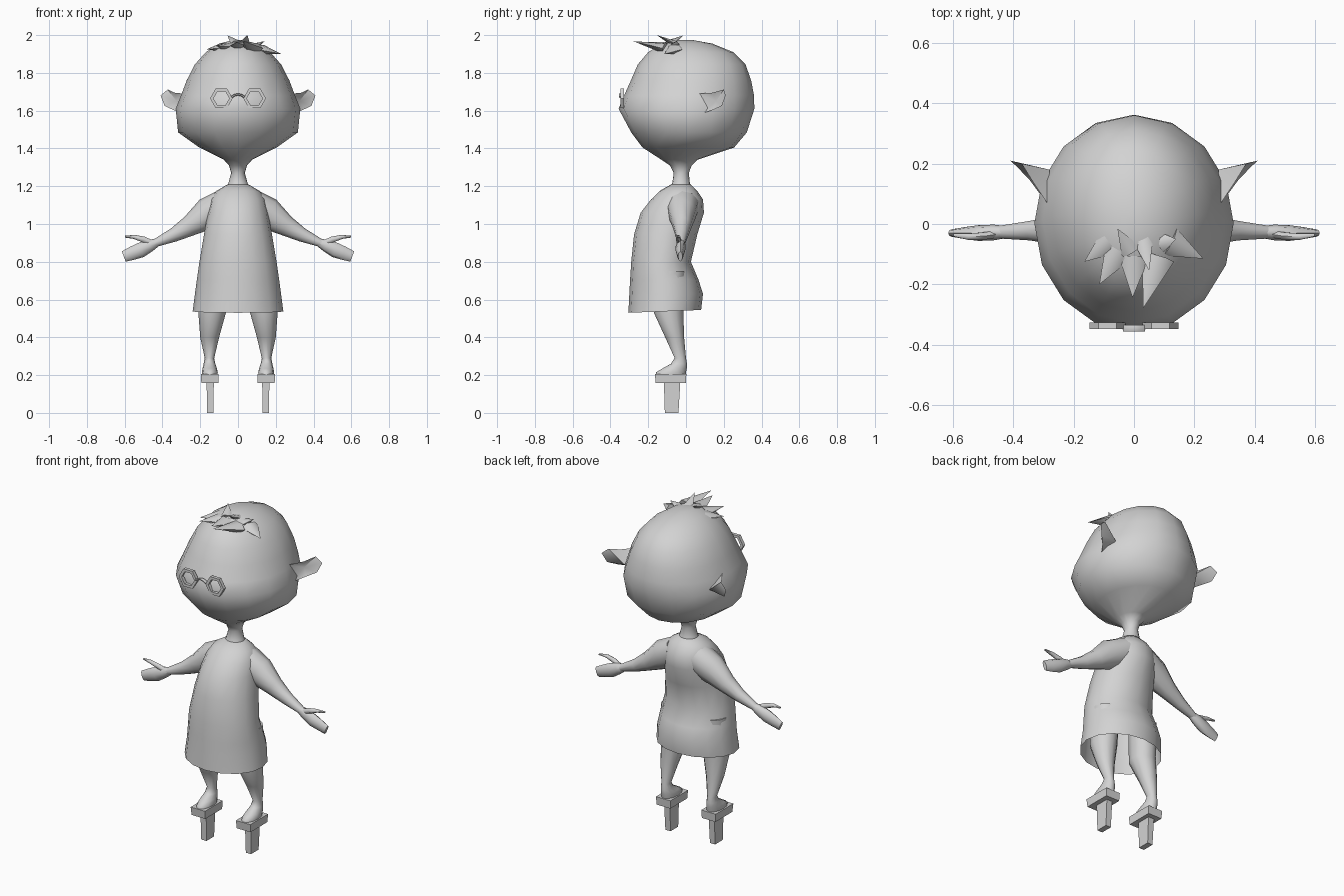
import bpy, bmesh, math
from mathutils import Vector

if "Cube" in bpy.data.objects:
    bpy.data.objects.remove(bpy.data.objects["Cube"])

clay = bpy.data.materials.new("clay grey")
clay.diffuse_color = (0.65, 0.65, 0.65, 1)
clay.use_nodes = True
clay.node_tree.nodes["Principled BSDF"].inputs["Base Color"].default_value = clay.diffuse_color


def finish(bm, name, angle=60, mirror=False, recalc=True):
    """Turn a bmesh into a named object, optionally reflected to the other side."""
    if mirror:
        for v in bm.verts:
            v.co.x *= -1
        bmesh.ops.reverse_faces(bm, faces=bm.faces)
    if recalc:
        bmesh.ops.recalc_face_normals(bm, faces=bm.faces)
    me = bpy.data.meshes.new(name)
    bm.to_mesh(me)
    bm.free()
    me.materials.append(clay)
    if angle:
        me.shade_smooth()
        me.set_sharp_from_angle(angle=math.radians(angle))
    ob = bpy.data.objects.new(name, me)
    bpy.context.collection.objects.link(ob)
    return ob


def skin(rings, cap_start=True, cap_end=True):
    """Bridge equal rings of points into a skin."""
    bm = bmesh.new()
    vs = [[bm.verts.new(p) for p in r] for r in rings]
    n = len(vs[0])
    for a, b in zip(vs, vs[1:]):
        for i in range(n):
            j = (i + 1) % n
            bm.faces.new((a[i], a[j], b[j], b[i]))
    if cap_start:
        bm.faces.new(vs[0][::-1])
    if cap_end:
        bm.faces.new(vs[-1])
    return bm


def level(z, rx, y0, y1, n=16, x=0.0):
    """Horizontal oval ring with a vertex at the front and back."""
    c, r = (y0 + y1) / 2, (y1 - y0) / 2
    return [(x + rx * math.sin(t), c - r * math.cos(t), z)
            for t in (2 * math.pi * i / n for i in range(n))]


def tube(path, n=10):
    """Rings across a path lying mostly in x-z; entries are x, y, z, half height, half depth."""
    pts = [Vector(p[:3]) for p in path]
    rings = []
    for i, p in enumerate(path):
        d = pts[min(i + 1, len(pts) - 1)] - pts[max(i - 1, 0)]
        up = Vector((-d.z, 0, d.x)).normalized()
        rings.append([pts[i] + up * p[3] * math.cos(t) + Vector((0, p[4], 0)) * math.sin(t)
                      for t in (2 * math.pi * k / n for k in range(n))])
    return skin(rings)


# Head and neck
head = [(1.19, .06, -.085, .03), (1.22, .05, -.072, .02), (1.27, .036, -.065, .015),
        (1.31, .048, -.085, .03), (1.34, .075, -.13, .06), (1.405, .205, -.23, .255),
        (1.485, .317, -.29, .322), (1.61, .33, -.357, .362), (1.68, .302, -.328, .36),
        (1.76, .272, -.292, .345), (1.845, .228, -.255, .315), (1.91, .17, -.2, .25),
        (1.955, .1, -.125, .14), (1.973, .03, -.04, .04)]
finish(skin([level(*h) for h in head]), "head_and_neck", 70)

# Dress, open at the hem
dress = [(.53, .24, -.305, .08), (.63, .228, -.3, .09), (.705, .218, -.296, .066),
         (.8, .204, -.29, .026), (.945, .18, -.275, .06), (1.06, .16, -.24, .095),
         (1.13, .145, -.185, .09), (1.175, .115, -.14, .06), (1.21, .055, -.078, .025)]
ob = finish(skin([level(*d) for d in dress], cap_start=False), "dress", 70)
for v in ob.data.vertices:      # hem rises slightly at the back
    if v.co.z < .54:
        v.co.z += .015 * (v.co.y + .305) / .385

# Arms, hands, legs, feet, ears and stilts on both sides
for side, flip in (("right", False), ("left", True)):
    arm = [(.07, -.02, 1.1, .085, .09), (.16, -.02, 1.055, .085, .075),
           (.255, -.02, .99, .055, .05), (.34, -.022, .942, .037, .034),
           (.445, -.027, .896, .02, .022)]
    finish(tube(arm), side + "_arm", 70, flip)

    hand = [(.425, -.027, .903, .02, .02), (.465, -.028, .887, .033, .026),
            (.515, -.03, .862, .04, .026), (.56, -.03, .845, .036, .02),
            (.605, -.03, .828, .029, .012)]
    finish(tube(hand, 8), side + "_hand", 60, flip)
    thumb = [(.455, -.033, .898, .016, .014), (.5, -.04, .918, .016, .014),
             (.55, -.042, .932, .011, .012), (.598, -.036, .933, .005, .006)]
    finish(tube(thumb, 6), side + "_thumb", 60, flip)

    # z, half width, front, back, centre x
    leg = [(.75, .075, -.17, 0, .13), (.53, .073, -.17, -.014, .137),
           (.4, .05, -.11, -.01, .15), (.29, .025, -.06, 0, .151),
           (.26, .031, -.08, .005, .151), (.235, .038, -.125, .004, .15),
           (.215, .042, -.158, 0, .149), (.203, .041, -.16, -.002, .149)]
    finish(skin([level(z, r, a, b, 12, x) for z, r, a, b, x in leg]), side + "_leg", 70, flip)

    def block(name, rows):
        """Tapered box from levels of z, x range and y range."""
        finish(skin([[(x0, y0, z), (x1, y0, z), (x1, y1, z), (x0, y1, z)]
                     for z, x0, x1, y0, y1 in rows]), side + name, 0, flip)
    block("_sandal_sole", [(.157, .104, .194, -.16, -.001), (.205, .102, .197, -.165, .002)])
    block("_sandal_peg", [(0, .13, .164, -.112, -.04), (.165, .128, .166, -.117, -.03)])

    # Cupped ear: a rim joined to a hollow in front and a root behind
    bm = bmesh.new()
    rim = [bm.verts.new(p) for p in (
        (.285, .065, 1.69), (.335, .14, 1.695), (.372, .2, 1.712), (.41, .21, 1.68),
        (.388, .19, 1.625), (.345, .145, 1.605), (.29, .07, 1.58))]
    hollow = bm.verts.new((.325, .16, 1.65))
    root = bm.verts.new((.28, .18, 1.635))
    for a, b in zip(rim, rim[1:] + rim[:1]):
        bm.faces.new((a, b, hollow))
        bm.faces.new((b, a, root))
    finish(bm, side + "_ear", 50, flip)

    # Hexagonal glasses rim
    rings = []
    for r, y in ((.06, -.327), (.06, -.347), (.042, -.347), (.042, -.327), (.06, -.327)):
        rings.append([(.088 + r * math.cos(k * math.pi / 3), y,
                       1.665 + r * math.sin(k * math.pi / 3)) for k in range(6)])
    bm = skin(rings, False, False)
    bmesh.ops.remove_doubles(bm, verts=bm.verts, dist=1e-5)
    finish(bm, side + "_glasses_rim", 0, flip)

# Arched glasses bridge
bridge = [(x, -.345, 1.672 + .014 * (1 - (x / .034) ** 2), .006, .012)
          for x in (-.034, -.02, 0, .02, .034)]
finish(tube(bridge, 6), "glasses_bridge", 40)

# Hair tufts: base, tip, radius
tufts = [((.08, -.11, 1.93), (.03, -.28, 1.968), .055),
         ((.0, -.11, 1.94), (-.005, -.245, 1.962), .05),
         ((-.05, -.09, 1.935), (-.115, -.2, 1.945), .05),
         ((-.08, -.06, 1.935), (-.165, -.125, 1.925), .045),
         ((.12, -.06, 1.925), (.23, -.115, 1.9), .05),
         ((-.01, -.09, 1.955), (-.055, -.015, 1.998), .035),
         ((.03, -.05, 1.95), (.05, -.155, 2.0), .035),
         ((.09, -.06, 1.94), (.14, -.05, 1.968), .035)]
for i, (base, tip, r) in enumerate(tufts):
    base, tip = Vector(base), Vector(tip)
    d = (tip - base).normalized()
    u = d.cross(Vector((0, 0, 1))).normalized()
    w = u.cross(d)
    bm = bmesh.new()
    ring = [bm.verts.new(base + u * r * math.cos(t) + w * r * .55 * math.sin(t))
            for t in (k * math.pi / 3 for k in range(6))]
    top = bm.verts.new(tip)
    for a, b in zip(ring, ring[1:] + ring[:1]):
        bm.faces.new((a, b, top))
    bm.faces.new(ring[::-1])
    finish(bm, "hair_tuft_%d" % (i + 1), 50)
